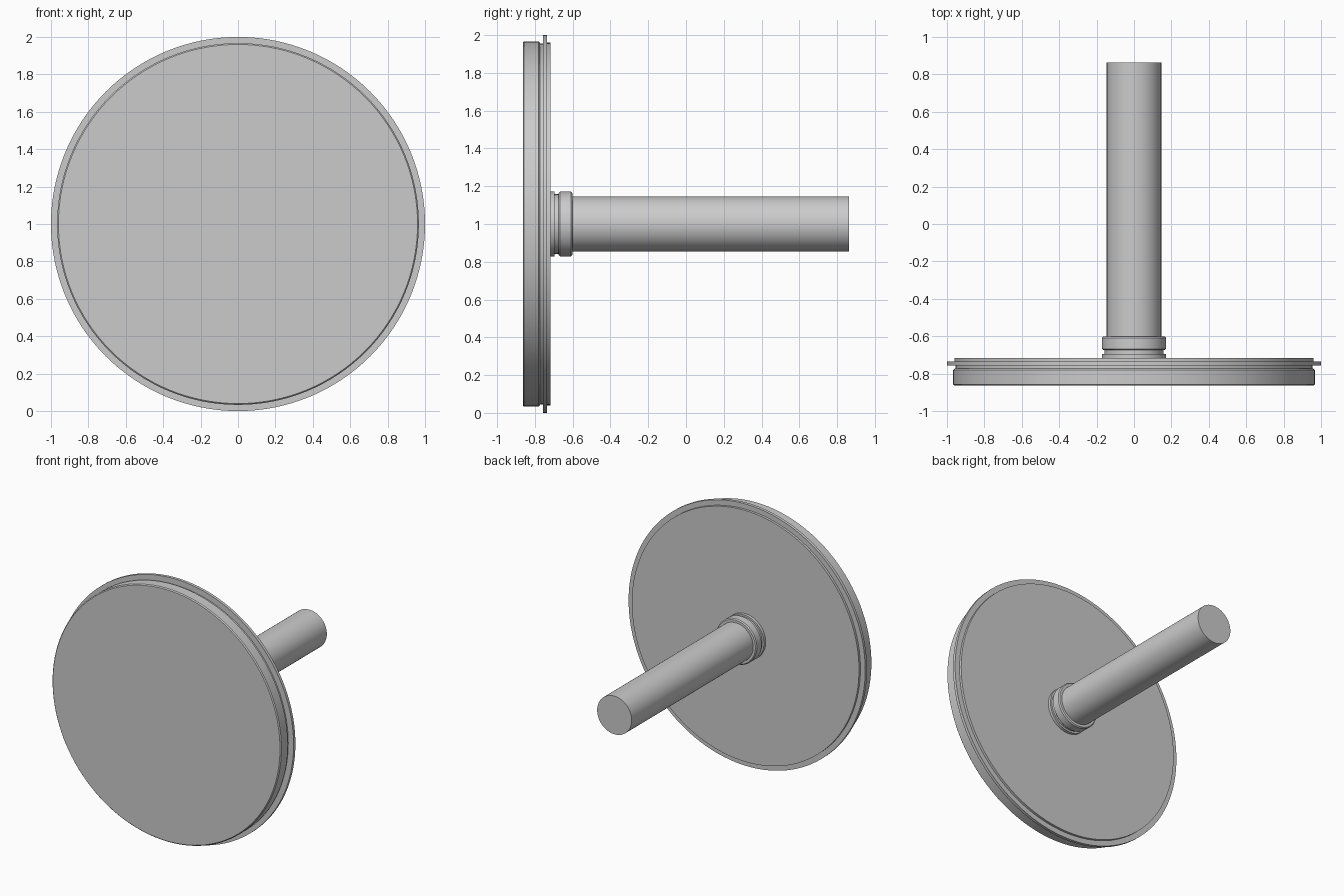
import bpy
import bmesh
import math
from mathutils import Matrix

cube = bpy.data.objects.get("Cube")
if cube:
    bpy.data.objects.remove(cube, do_unlink=True)

grey = bpy.data.materials.new("plain_grey")
grey.use_nodes = True
color = (0.6, 0.6, 0.6, 1)
grey.diffuse_color = color
grey.node_tree.nodes["Principled BSDF"].inputs["Base Color"].default_value = color


def turned(name, profile, sides):
    """Lathe a closed solid around the y axis from (radius, y) points."""
    bm = bmesh.new()
    rings = []
    for r, y in profile:
        ring = bmesh.ops.create_circle(
            bm, segments=sides, radius=r,
            matrix=Matrix.Translation((0, y, 1)) @ Matrix.Rotation(math.pi / 2, 4, "X"))
        rings.append(ring["verts"])
    for a, b in zip(rings, rings[1:]):
        for i in range(sides):
            j = (i + 1) % sides
            bm.faces.new((a[i], a[j], b[j], b[i]))
    bm.faces.new(rings[0])
    bm.faces.new(rings[-1])
    bmesh.ops.recalc_face_normals(bm, faces=bm.faces)
    mesh = bpy.data.meshes.new(name)
    bm.to_mesh(mesh)
    bm.free()
    mesh.materials.append(grey)
    obj = bpy.data.objects.new(name, mesh)
    bpy.context.collection.objects.link(obj)
    bpy.ops.object.select_all(action="DESELECT")
    obj.select_set(True)
    bpy.context.view_layer.objects.active = obj
    bpy.ops.object.shade_smooth_by_angle(angle=math.radians(30))


# Disc: rounded front plate, narrow groove, thin flange and back plate
turned("disc", [
    (0.96, -0.864), (0.967, -0.857), (0.967, -0.78), (0.96, -0.773),
    (0.955, -0.773), (0.955, -0.757), (1.0, -0.757), (1.0, -0.735),
    (0.96, -0.735), (0.96, -0.717)], 128)

# Collar: thin washer, groove and rounded ring
turned("collar", [
    (0.172, -0.72), (0.172, -0.695), (0.158, -0.695), (0.158, -0.674),
    (0.165, -0.674), (0.172, -0.667), (0.172, -0.61), (0.165, -0.602)], 64)

# Plain round shaft
turned("shaft", [(0.146, -0.61), (0.146, 0.864)], 64)
